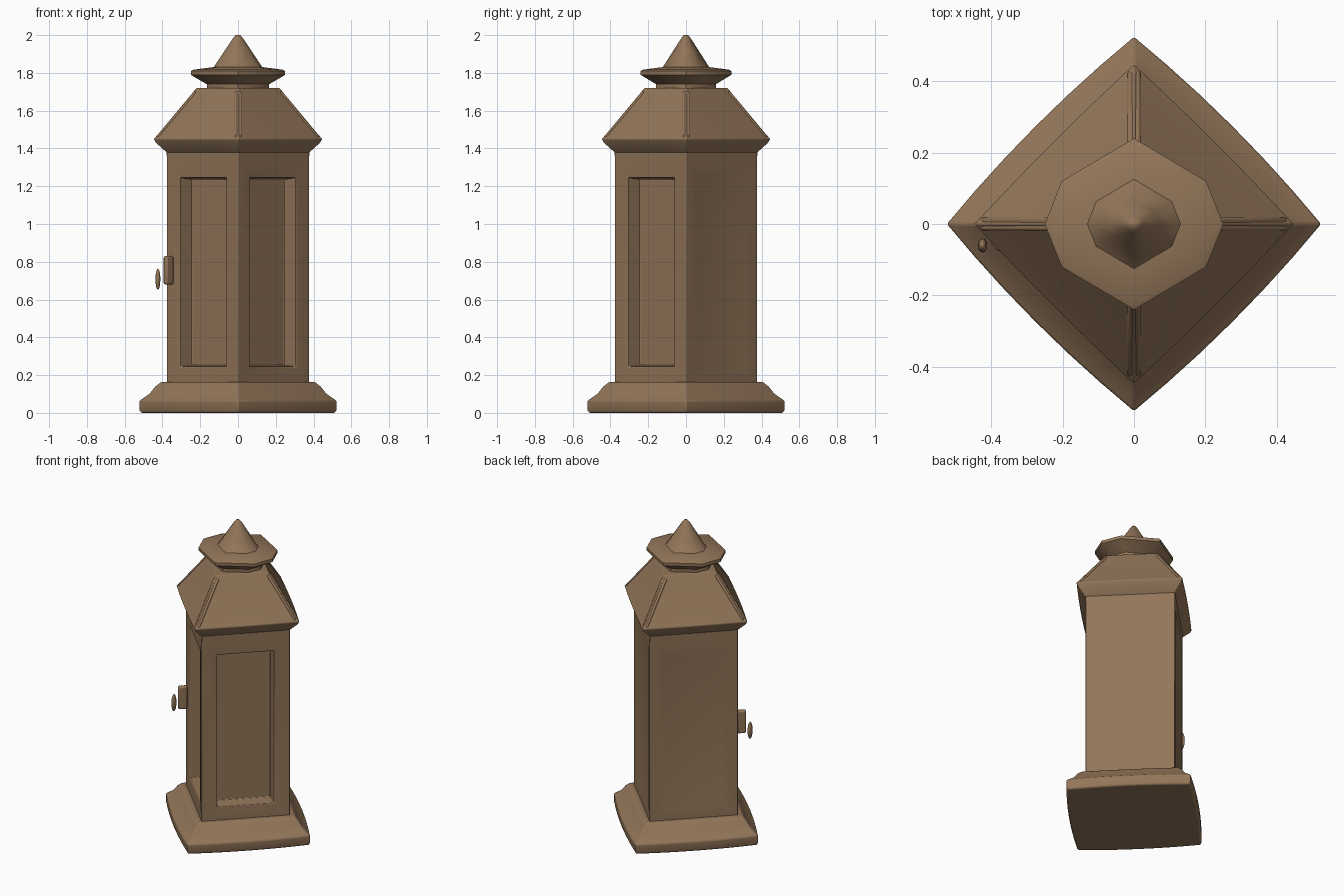
import bpy, bmesh, math
from mathutils import Vector, Matrix

if "Cube" in bpy.data.objects:
    bpy.data.objects.remove(bpy.data.objects["Cube"], do_unlink=True)

BROWN = (0.29, 0.18, 0.10, 1.0)
mat = bpy.data.materials.new("warm_brown")
mat.use_nodes = True
mat.diffuse_color = BROWN
mat.node_tree.nodes["Principled BSDF"].inputs["Base Color"].default_value = BROWN


def finish(name, bm, bevel=0.0, angle=40):
    bmesh.ops.recalc_face_normals(bm, faces=bm.faces)
    mesh = bpy.data.meshes.new(name)
    bm.to_mesh(mesh)
    bm.free()
    mesh.materials.append(mat)
    obj = bpy.data.objects.new(name, mesh)
    bpy.context.collection.objects.link(obj)
    bpy.ops.object.select_all(action='DESELECT')
    obj.select_set(True)
    bpy.context.view_layer.objects.active = obj
    bpy.ops.object.shade_smooth_by_angle(angle=math.radians(angle))
    if bevel:
        mod = obj.modifiers.new("soft_edges", 'BEVEL')
        mod.width = bevel
        mod.segments = 2
        mod.limit_method = 'ANGLE'
        mod.angle_limit = math.radians(35)
    return obj


def loft(bm, rings):
    """Skin a list of equal point rings and close both ends."""
    loops = [[bm.verts.new(p) for p in ring] for ring in rings]
    n = len(loops[0])
    for a, b in zip(loops, loops[1:]):
        for i in range(n):
            j = (i + 1) % n
            bm.faces.new((a[i], a[j], b[j], b[i]))
    bm.faces.new(loops[0][::-1])
    bm.faces.new(loops[-1])


def diamond(r, z, bulge=0.0, steps=6):
    """Square ring with corners on the axes and sides bowed outward."""
    pts = []
    for k in range(4):
        a = Vector((math.cos(k * math.pi / 2), math.sin(k * math.pi / 2), 0)) * r
        b = Vector((-a.y, a.x, 0))
        out = (a + b).normalized()
        for i in range(steps):
            t = i / steps
            p = a.lerp(b, t) + out * bulge * 4 * t * (1 - t)
            pts.append((p.x, p.y, z))
    return pts


def octagon(r, z):
    """Uneven eight-sided ring, pointed toward front and back."""
    unit = [(1, 0), (.81, .48), (0, .96), (-.81, .48),
            (-1, 0), (-.81, -.48), (0, -.96), (.81, -.48)]
    return [(x * r, y * r, z) for x, y in unit]


# Moulded foot
bm = bmesh.new()
loft(bm, [diamond(r, z, b) for r, z, b in [
    (.514, 0, .018), (.524, .015, .018), (.524, .065, .018),
    (.472, .10, .012), (.44, .14, .008), (.41, .163, .005)]])
finish("base", bm, .006)

# Body: front panels with sloped moulding and a sunk pane, shallow back panels
bm = bmesh.new()
loft(bm, [diamond(r, z, 0, 1) for r, z in ((.378, .15), (.378, 1.34), (.38, 1.39))])
bmesh.ops.recalc_face_normals(bm, faces=bm.faces)
bm.normal_update()
walls = [f for f in bm.faces if abs(f.normal.z) < .5 and f.calc_area() > .3]
front = [f for f in walls if f.normal.y < 0]
back = [f for f in walls if f.normal.y > 0]
for thickness, depth in ((.035, 0), (.06, -.006), (.008, -.08)):
    bmesh.ops.inset_individual(bm, faces=front, thickness=thickness,
                               depth=depth, use_even_offset=True)
for thickness, depth in ((.05, 0), (.03, -.005)):
    bmesh.ops.inset_individual(bm, faces=back, thickness=thickness,
                               depth=depth, use_even_offset=True)
finish("body", bm, .004)

# Roof with soffit, eave and sloping faces
bm = bmesh.new()
loft(bm, [diamond(r, z, b) for r, z, b in [
    (.375, 1.375, 0), (.436, 1.43, .006),
    (.448, 1.45, .006), (.425, 1.475, .005), (.238, 1.70, 0), (.222, 1.72, 0)]])
finish("roof", bm, .004)

# Ribs along the four roof hips, barely proud of the slopes
for k, side in enumerate(("left", "back", "right", "front")):
    a = k * math.pi / 2
    d = Vector((math.cos(a), math.sin(a), 0))
    w = Vector((-d.y, d.x, 0)) * .018
    rings = []
    for r, z in ((.43, 1.462), (.23, 1.705)):
        top = d * r + Vector((0, 0, z))
        low = top - d * .04 - Vector((0, 0, .03))
        rings.append([low - w, top - w, top + w, low + w])
    bm = bmesh.new()
    loft(bm, rings)
    finish("roof_rib_" + side, bm, .006)

# Flared cap plate on a short neck
bm = bmesh.new()
loft(bm, [octagon(r, z) for r, z in [
    (.165, 1.70), (.165, 1.74), (.225, 1.775), (.25, 1.79),
    (.25, 1.81), (.235, 1.817), (.12, 1.832)]])
finish("cap_plate", bm)

# Pointed finial
bm = bmesh.new()
loft(bm, [octagon(r, z) for r, z in [
    (.15, 1.815), (.125, 1.835), (.07, 1.918), (.025, 1.985), (.012, 2.0)]])
finish("finial", bm, angle=60)

# Door latch block, square to the door, and hanging pull
bm = bmesh.new()
bmesh.ops.create_cube(bm, size=1, matrix=Matrix.Translation((-.368, -.05, .755))
                      @ Matrix.Rotation(math.radians(45), 4, 'Z')
                      @ Matrix.Diagonal((.055, .03, .15, 1)))
finish("latch_block", bm, .01)

bm = bmesh.new()
bmesh.ops.create_uvsphere(bm, u_segments=12, v_segments=8, radius=1,
                          matrix=Matrix.Translation((-.424, -.06, .708))
                          @ Matrix.Diagonal((.013, .02, .056, 1)))
finish("latch_pull", bm, angle=60)
